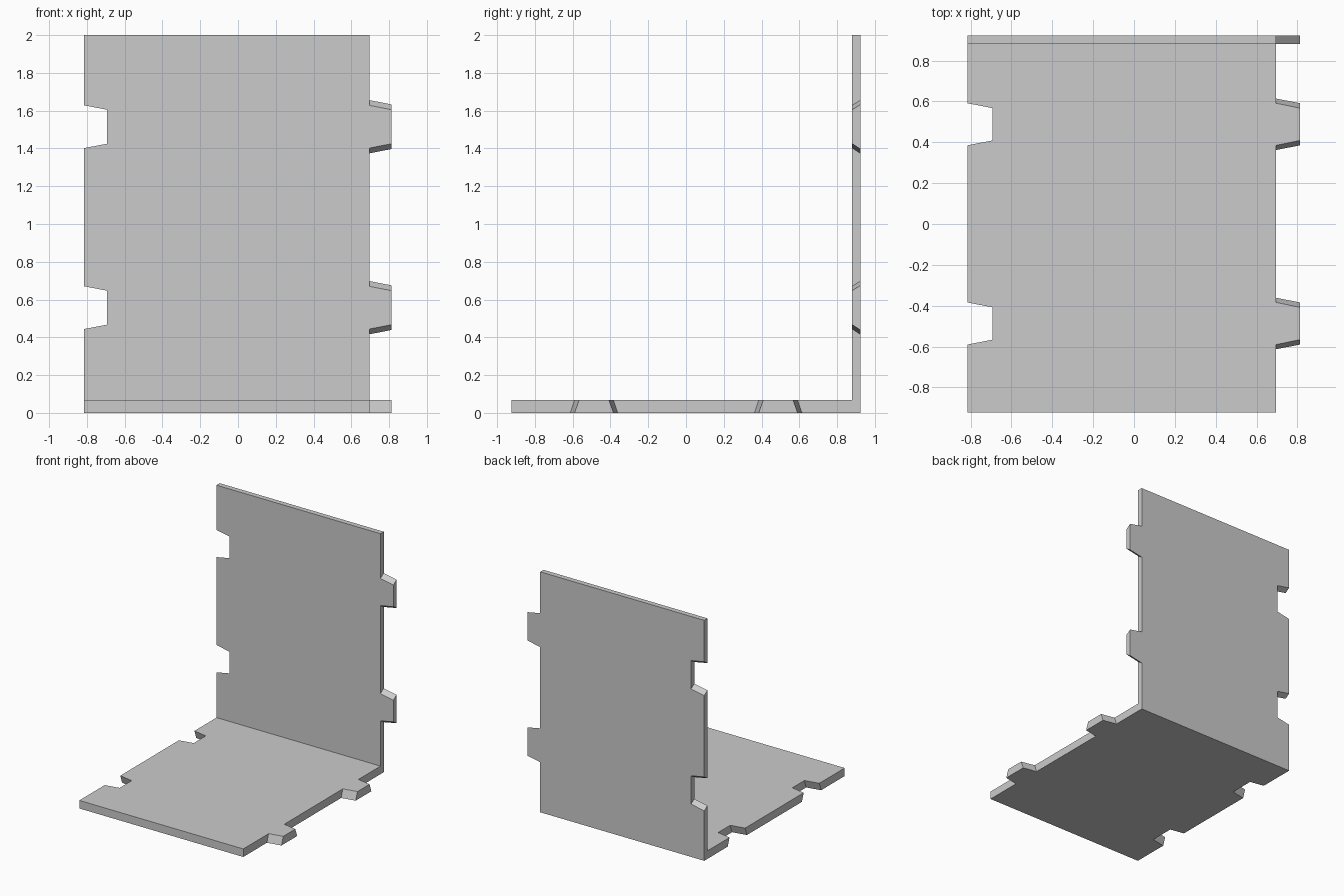
import bpy, bmesh

if "Cube" in bpy.data.objects:
    bpy.data.objects.remove(bpy.data.objects["Cube"])

LEFT, RIGHT, TAB_END, NOTCH_END = -0.814, 0.695, 0.813, -0.693
FLOOR_T, WALL_Y0, BACK = 0.067, 0.88, 0.923

grey = bpy.data.materials.new("light grey")
grey.diffuse_color = (0.6, 0.6, 0.6, 1)
grey.use_nodes = True
grey.node_tree.nodes["Principled BSDF"].inputs["Base Color"].default_value = grey.diffuse_color


def outline(v0, v1, centres, root, tip):
    """Plate outline with flared notches on the left and tapered tabs on the right."""
    pts = [(LEFT, v0), (RIGHT, v0)]
    for c in centres:
        pts += [(RIGHT, c - root), (TAB_END, c - tip), (TAB_END, c + tip), (RIGHT, c + root)]
    pts += [(RIGHT, v1), (LEFT, v1)]
    for c in reversed(centres):
        pts += [(LEFT, c + root), (NOTCH_END, c + tip), (NOTCH_END, c - tip), (LEFT, c - root)]
    return pts


def plate(name, inner, outer, place, seam):
    """Join the inner and outer outlines; the mitred seam side stays open."""
    bm = bmesh.new()
    a = [bm.verts.new(place(u, v, 0)) for u, v in inner]
    b = [bm.verts.new(place(u, v, 1)) for u, v in outer]
    bm.faces.new(a)
    bm.faces.new(b[::-1])
    n = len(a)
    sides = [bm.faces.new((a[i], b[i], b[(i + 1) % n], a[(i + 1) % n])) for i in range(n)]
    bmesh.ops.recalc_face_normals(bm, faces=bm.faces[:])
    bmesh.ops.delete(bm, geom=[sides[seam]], context='FACES_ONLY')
    me = bpy.data.meshes.new(name)
    bm.to_mesh(me)
    bm.free()
    me.materials.append(grey)
    bpy.context.collection.objects.link(bpy.data.objects.new(name, me))


# Floor panel: joints flare towards the underside, rear edge mitred
fc = [-0.487, 0.488]
plate("floor_panel",
      outline(-BACK, WALL_Y0, fc, 0.103, 0.079),
      outline(-BACK, BACK, fc, 0.126, 0.103),
      lambda u, v, w: (u, v, FLOOR_T * (1 - w)),
      seam=1 + 4 * len(fc) + 1)

# Back wall: joints flare towards the rear, lower edge mitred
wc = [0.557, 1.515]
plate("back_wall",
      outline(FLOOR_T, 2, wc, 0.113, 0.090),
      outline(0, 2, wc, 0.141, 0.118),
      lambda u, v, w: (u, WALL_Y0 + (BACK - WALL_Y0) * w, v),
      seam=0)
